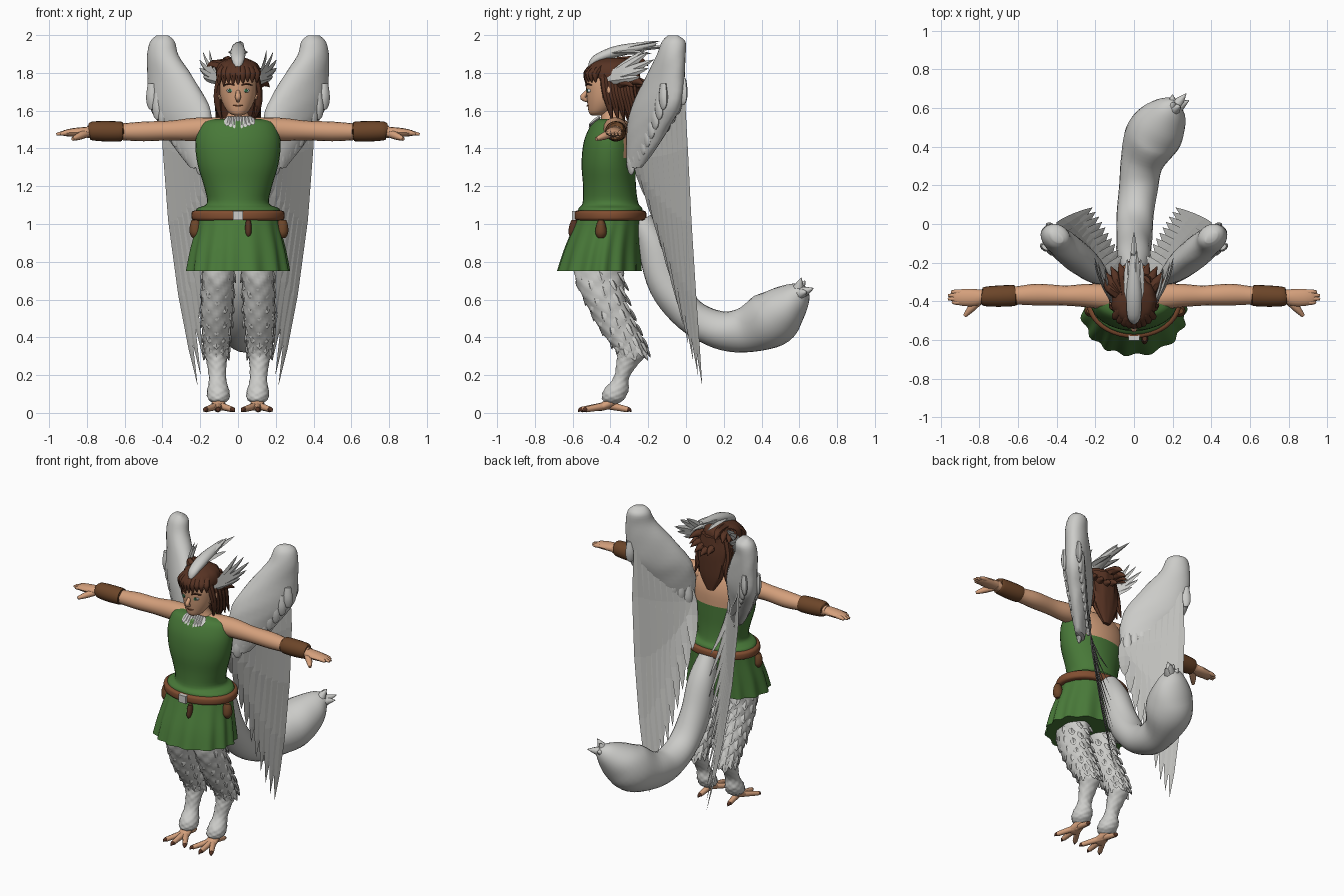
import bpy, bmesh, math, random
from mathutils import Vector as V

random.seed(4)
COLOURS = {"pale_down": (.60, .60, .58), "quill_grey": (.52, .52, .50), "green_cloth": (.065, .19, .04),
           "skin": (.66, .35, .20), "dark_brown": (.095, .033, .017), "belt_leather": (.22, .075, .03),
           "cuff_leather": (.15, .06, .022), "eye_white": (.7, .7, .68), "iris_green": (.03, .14, .06)}
for key, rgb in COLOURS.items():
    bpy.data.materials.new(key).diffuse_color = (*rgb, 1)
GREY, QUILL, GREEN, SKIN, HAIR, BELT, CUFF, WHITE, IRIS = [bpy.data.materials[k] for k in COLOURS]


def finish(name, bm, m, smooth=True):
    bmesh.ops.recalc_face_normals(bm, faces=bm.faces)
    me = bpy.data.meshes.new(name)
    bm.to_mesh(me)
    bm.free()
    me.materials.append(m)
    ob = bpy.data.objects.new(name, me)
    bpy.context.collection.objects.link(ob)
    if smooth:
        bpy.context.view_layer.objects.active = ob
        ob.select_set(True)
        bpy.ops.object.shade_smooth_by_angle(angle=math.radians(50))
        ob.select_set(False)
    return ob


def resample(rows, k):
    # Catmull-Rom through the section rows
    out = []
    for i in range(len(rows) - 1):
        a, b, c, d = (rows[max(i - 1, 0)], rows[i], rows[i + 1], rows[min(i + 2, len(rows) - 1)])
        for t in [j / k for j in range(k)]:
            out.append([.5 * (2 * q + (r - p) * t + (2 * p - 5 * q + 4 * r - s) * t * t
                              + (3 * q - p - 3 * r + s) * t ** 3) for p, q, r, s in zip(a, b, c, d)])
    return out + [list(rows[-1])]


def skin_rings(bm, rings):
    n = len(rings[0])
    for A, B in zip(rings, rings[1:]):
        for j in range(n):
            bm.faces.new((A[j], A[(j + 1) % n], B[(j + 1) % n], B[j]))
    bm.faces.new(rings[0])
    bm.faces.new(rings[-1])


def add_tube(bm, rows, n=12, k=4, ref=(1, 0, 0), flat=False, warp=lambda a, t: 1):
    # rows are x, y, z, radius along ref, radius across
    rs = resample([tuple(r) if len(r) == 5 else (*r, r[3]) for r in rows], k)
    rings = []
    for i, r in enumerate(rs):
        t = (V(rs[min(i + 1, len(rs) - 1)][:3]) - V(rs[max(i - 1, 0)][:3])).normalized()
        u = V(ref).normalized()
        if flat:
            v = V((0, 0, 1)).cross(u)
        else:
            u = (u - t * u.dot(t)).normalized()
            v = t.cross(u)
        ring = []
        for a in [math.tau * j / n for j in range(n)]:
            off = u * max(r[3], .001) * math.cos(a) + v * max(r[4], .001) * math.sin(a)
            ring.append(bm.verts.new(V(r[:3]) + warp(a, i / (len(rs) - 1)) * off))
        rings.append(ring)
    skin_rings(bm, rings)


def tube(name, rows, m, **kw):
    bm = bmesh.new()
    add_tube(bm, rows, **kw)
    return finish(name, bm, m)


def add_blade(bm, root, tip, width, across, bow=(0, 0, 0), thick=.004):
    # pointed feather with a slim rhombic section
    root, tip, across, bow = V(root), V(tip), V(across).normalized(), V(bow)
    nrm = (tip - root).cross(across).normalized()
    rings = []
    for t, w in ((0, .5), (.2, .95), (.45, 1), (.7, .8), (.88, .45), (1, .02)):
        c = root.lerp(tip, t) + bow * 4 * t * (1 - t)
        a, b = across * width * w, nrm * thick * w
        rings.append([bm.verts.new(c + d) for d in (a, b, -a, -b)])
    skin_rings(bm, rings)


# Tunic, bare at the upper back
torso = tube("tunic", [(0, -.40, 1.555, .13, .07), (0, -.40, 1.53, .195, .10), (0, -.405, 1.44, .225, .135),
                       (0, -.41, 1.32, .215, .143), (0, -.405, 1.2, .18, .14), (0, -.40, 1.11, .165, .148),
                       (0, -.40, 1.08, .22, .17), (0, -.40, 1.03, .225, .17)], GREEN, n=32, flat=True)
torso.data.materials.append(SKIN)
for p in torso.data.polygons:
    p.material_index = int(p.center.z > 1.35 and p.center.y > -.335)
# Pleated skirt, belt, buckle and pouches
tube("skirt", [(0, -.405, 1.05, .21, .165), (0, -.42, .98, .222, .178), (0, -.445, .86, .25, .20), (0, -.46, .75, .268, .218)],
     GREEN, n=96, flat=True, warp=lambda a, t: 1 + .04 * t * math.sin(14 * a + .8 * math.sin(3 * a)))
tube("belt", [(0, -.40, 1.018, .225, .17), (0, -.40, 1.024, .243, .187), (0, -.40, 1.045, .247, .19),
              (0, -.40, 1.066, .243, .187), (0, -.40, 1.072, .225, .17)], BELT, n=40, k=2, flat=True)
bm = bmesh.new()
bmesh.ops.create_cube(bm, size=1)
for v in bm.verts:
    v.co = (v.co.x * .055, v.co.y * .03 - .588, v.co.z * .05 + 1.045)
finish("buckle", bm, GREY)
for nm, x, y, w, m in (("left_pouch", .235, -.45, .03, CUFF), ("right_pouch", -.225, -.45, .03, CUFF),
                       ("front_pouch", .055, -.592, .017, HAIR)):
    tube(nm, [(x, y, 1.02, w * .7, .015), (x, y, .99, w, .026), (x, y, .95, w, .03), (x, y, .925, w * .5, .015)], m, flat=True)
# Neck, downy collar, head
tube("neck", [(0, -.385, 1.49, .11, .07), (0, -.39, 1.555, .07, .06), (0, -.40, 1.60, .05), (0, -.41, 1.66, .05)], SKIN, flat=True)
bm = bmesh.new()
for x in [-.06 + .02 * i for i in range(8)]:
    add_blade(bm, (x * .8, -.455, 1.568), (x, -.515, 1.50 + abs(x) * .3), .02, (1, 0, 0), thick=.01)
finish("collar_down", bm, GREY)
tube("head", [(0, -.475, 1.575, .02, .025), (0, -.462, 1.59, .05, .052), (0, -.437, 1.635, .08, .085), (0, -.42, 1.69, .097, .108),
              (0, -.415, 1.76, .10, .115), (0, -.41, 1.82, .085, .10), (0, -.40, 1.86, .03)], SKIN, n=24, flat=True)
tube("nose", [(0, -.50, 1.72, .009), (0, -.532, 1.69, .013), (0, -.545, 1.668, .015), (0, -.515, 1.65, .008)], SKIN, n=8)
tube("mouth", [(-.025, -.516, 1.628, .003), (0, -.524, 1.625, .004), (.025, -.516, 1.628, .003)], BELT, n=6, ref=(0, 1, 0))

for s, side in ((1, "left_"), (-1, "right_")):
    def pl(*rows):
        return [(s * r[0], *r[1:]) for r in rows]

    # Eye, brow, ear
    tube(side + "eye", pl((.043, -.506, 1.706, .018, .012), (.045, -.521, 1.706, .015, .009)), WHITE, k=1)
    tube(side + "iris", pl((.042, -.515, 1.706, .011), (.043, -.525, 1.706, .009)), IRIS, k=1)
    tube(side + "brow", pl((.02, -.53, 1.735, .005), (.045, -.523, 1.742, .006), (.075, -.50, 1.735, .003)), HAIR, n=6, ref=(0, 1, 0))
    tube(side + "ear", pl((.09, -.42, 1.66, .012, .02), (.112, -.41, 1.70, .014, .03), (.11, -.40, 1.74, .006, .012)), SKIN, flat=True)
    # Arm, cuff, mitten-like hand
    tube(side + "arm", pl((.05, -.385, 1.505, .06, .055), (.16, -.375, 1.505, .065, .06), (.25, -.37, 1.50, .06),
                          (.36, -.37, 1.495, .052), (.50, -.365, 1.49, .056, .052), (.62, -.37, 1.488, .046, .044),
                          (.80, -.375, 1.488, .036, .032)), SKIN, n=16, ref=(0, 1, 0))
    tube(side + "cuff", pl((.615, -.37, 1.49, .045, .043), (.62, -.37, 1.49, .054, .052), (.70, -.373, 1.491, .055, .054),
                           (.775, -.375, 1.493, .049), (.782, -.375, 1.493, .035)), CUFF, n=20, ref=(0, 1, 0))
    bm = bmesh.new()
    add_tube(bm, pl((.77, -.375, 1.488, .032, .028), (.82, -.38, 1.487, .044, .026), (.88, -.38, 1.484, .044, .022),
                    (.92, -.378, 1.481, .036, .015), (.935, -.378, 1.48, .025, .008)), ref=(0, 1, 0))
    for i, tip in enumerate((.94, .962, .96, .945)):
        y = -.405 + .018 * i
        add_tube(bm, pl((.87, y, 1.485, .013), (.92, y, 1.481, .013), (tip, y, 1.475, .007)), n=8, ref=(0, 1, 0))
    add_tube(bm, pl((.80, -.395, 1.48, .022), (.84, -.435, 1.465, .02), (.875, -.475, 1.45, .01)), n=8, ref=(0, 0, 1))
    finish(side + "hand", bm, SKIN)
    # Downy leg with ruffled surface and tufts
    leg = pl((.10, -.45, .84, .09, .13), (.105, -.46, .72, .086, .127), (.11, -.43, .60, .084, .113),
             (.113, -.375, .48, .08, .103), (.115, -.315, .37, .068, .09), (.115, -.29, .31, .063, .075),
             (.112, -.315, .25, .05, .055), (.108, -.345, .18, .045, .042), (.105, -.37, .12, .058, .065),
             (.103, -.385, .075, .055, .06), (.103, -.39, .05, .03, .03))
    tube(side + "leg", leg, GREY, n=32, k=8, flat=True,
         warp=lambda a, t: 1 + .05 * math.sin(4 * a + 31 * t) * math.sin(60 * t + 2 * a) + .02 * math.sin(7 * a - 90 * t))
    bm = bmesh.new()
    for i, (x, y, z, rx, ry) in enumerate(resample(leg, 3)[3:16]):
        for a in [math.tau * (j + .5 * (i % 2)) / 6 for j in range(6)]:
            dx, dy = rx * math.cos(a), ry * math.sin(a)
            add_blade(bm, (x + dx * .9, y + dy * .9, z + .03), (x + dx * 1.07, y + dy * 1.07 + .02, z - .035),
                      .02, (-dy, dx, 0), thick=.01)
    for x in (.09, .115, .14):
        add_blade(bm, (s * x, -.25, .36), (s * x, -.212, .285), .018, (1, 0, 0), thick=.012)
    finish(side + "leg_tufts", bm, GREY)
    # Clawed foot: three front toes and one behind
    bm, claws = bmesh.new(), bmesh.new()
    add_tube(bm, pl((.103, -.37, .09, .03), (.103, -.40, .055, .035, .028), (.103, -.45, .03, .04, .02), (.103, -.47, .025, .02, .012)))
    for x, y in ((.03, -.53), (.105, -.55), (.17, -.53), (.11, -.31)):
        c, e = V((.103, -.41, .04)), V((x, y, .018))
        f = e + (e - c).normalized() * .022
        add_tube(bm, pl((*c, .022), (*c.lerp(e, .55), .018), (*e, .015)), n=8, ref=(0, 0, 1))
        add_tube(claws, pl((*e, .014), (*e.lerp(f, .5), .011), (f.x, f.y, .006, .002)), n=8, ref=(0, 0, 1))
    finish(side + "foot", bm, SKIN)
    finish(side + "claws", claws, HAIR)
    # Wing shoulder: padded shell from inner and outer edge points per height
    shell = [((xi + xo) / 2, (yi + yo) / 2, z, math.hypot(xo - xi, yo - yi) / 2, th) for xi, yi, xo, yo, z, th in (
        (.37, -.09, .43, -.05, 1.998, .02), (.34, -.10, .46, -.03, 1.965, .058), (.32, -.13, .475, -.03, 1.89, .068),
        (.24, -.18, .48, -.04, 1.78, .075), (.15, -.25, .475, -.06, 1.63, .08), (.125, -.275, .42, -.12, 1.52, .068),
        (.13, -.285, .35, -.18, 1.41, .05), (.15, -.295, .26, -.25, 1.30, .025))]
    across = (s * .8, .6, 0)
    tube(side + "wing_shoulder", pl(*shell), GREY, n=28, ref=across, flat=True,
         warp=lambda a, t: 1 + .02 * t * math.sin(5 * a + 40 * t))
    # Scalloped coverts along the front and rear lower edges
    bm = bmesh.new()
    for p, q in (((.46, -.12, 1.675), (.20, -.29, 1.33)), ((.43, -.015, 1.70), (.16, -.25, 1.38))):
        for i in range(9):
            x, y, z = V(p).lerp(V(q), i / 8) + V((0, 0, -.025 * math.sin(math.pi * i / 8)))
            add_tube(bm, pl((x, y, z + .07, .02, .012), (x, y, z, .03, .02), (x, y, z - .05, .024, .012),
                            (x, y, z - .07, .006, .004)), n=10, k=3, ref=across, flat=True)
    finish(side + "coverts", bm, GREY)
    # Long flight feathers fanning from outer to inner
    bm = bmesh.new()
    for i in range(10):
        t = i / 9
        root = (s * (.385 - .235 * t), -.02 - .245 * t, 1.72 - .30 * t)
        tip = (s * (.215 - .15 * t), .085 - .25 * t ** 1.1, .15 + .92 * t ** 1.3)
        add_blade(bm, root, tip, .038, (s * .78, .62, .1), (s * .032 * (1 - .6 * t), -.022, 0))
    finish(side + "flight_feathers", bm, QUILL, False)
    # Feather fan at the temple
    bm = bmesh.new()
    for x, y, z in ((.185, -.20, 1.91), (.205, -.17, 1.87), (.205, -.20, 1.825), (.185, -.24, 1.78), (.15, -.22, 1.92)):
        add_blade(bm, (s * .095, -.43, 1.755), (s * x, y, z), .024, (0, -.5, .8), (s * .012, 0, 0), .008)
    finish(side + "temple_feathers", bm, GREY, False)
    # Side locks framing the face
    bm = bmesh.new()
    for i in range(5):
        y = -.435 + .032 * i
        add_tube(bm, pl((.085, y, 1.80, .025), (.108, y + .01, 1.70, .022), (.105, y + .03, 1.62, .018),
                        (.085 + .008 * i, y + .045, 1.545, .003)), n=7, flat=True)
    finish(side + "locks", bm, HAIR)

# Hair: cap, long back, fringe and loose tufts
tube("hair_cap", [(0, -.385, 1.755, .112, .118), (0, -.395, 1.80, .118, .127), (0, -.39, 1.85, .098, .11), (0, -.38, 1.88, .04, .05)],
     HAIR, n=28, flat=True, warp=lambda a, t: 1 + .04 * math.sin(11 * a + 3 * t))
tube("back_hair", [(0, -.34, 1.82, .10, .09), (0, -.315, 1.72, .115, .075), (0, -.29, 1.62, .10, .05), (0, -.275, 1.54, .075, .032),
                   (0, -.265, 1.46, .025, .012)], HAIR, n=28, flat=True, warp=lambda a, t: 1 + .06 * math.sin(10 * a + 4 * t))
bm = bmesh.new()
for x in [-.096 + .024 * i for i in range(9)]:
    y = -.515 + 5 * x * x
    add_tube(bm, [(x * .7, y + .03, 1.85, .018), (x, y - .008, 1.80, .021),
                  (x * 1.05, y - .01, 1.725 + .03 * random.random(), .003)], n=7, flat=True)
for a in [math.pi * (i + .5) / 10 for i in range(10)]:
    x, y, z = .135 * math.cos(a), -.32 + .10 * math.sin(a), 1.79 + random.uniform(-.09, .07)
    add_tube(bm, [(x * .6, -.36, z, .035), (x, y - .02, z + .015, .024), (x * 1.25, y + .03, z - .01, .002)], n=7, ref=(0, 0, 1))
finish("hair_tufts", bm, HAIR)
# Crest sweeping back over the head
tube("crest", [(0, -.505, 1.825, .015), (0, -.48, 1.87, .034, .022), (0, -.38, 1.91, .04, .03),
               (0, -.26, 1.935, .03, .025), (0, -.16, 1.955, .012, .01)], GREY)
bm = bmesh.new()
for x, y, z in ((0, -.04, 1.94), (.012, -.14, 1.968), (-.012, -.15, 1.955), (.035, -.18, 1.90), (-.035, -.18, 1.90)):
    add_blade(bm, (x * .8, -.40, 1.905), (x, y, z), .022, (1, 0, 0), (0, 0, .008), .012)
finish("crest_feathers", bm, GREY, False)
# Tail with pointed tip tufts
tube("tail", [(0, -.24, 1.02, .06), (0, -.17, .88, .085), (0, -.10, .68, .092, .10), (.005, .02, .52, .095, .09),
              (.02, .17, .44, .10), (.04, .31, .44, .11, .12), (.09, .44, .49, .145, .15), (.14, .52, .555, .135, .125),
              (.19, .59, .62, .085, .075), (.225, .625, .65, .03)], GREY, n=24, k=5,
     warp=lambda a, t: 1 + .015 * math.sin(3 * a + 30 * t))
bm = bmesh.new()
for e in ((.27, .675, .66), (.20, .67, .655), (.285, .64, .64), (.24, .61, .715), (.21, .63, .70)):
    c = V((.195, .585, .625))
    add_tube(bm, [(*c, .045), (*c.lerp(V(e), .55), .024), (*e, .002)], n=8, ref=(.6, -.4, .1))
finish("tail_tufts", bm, GREY)
